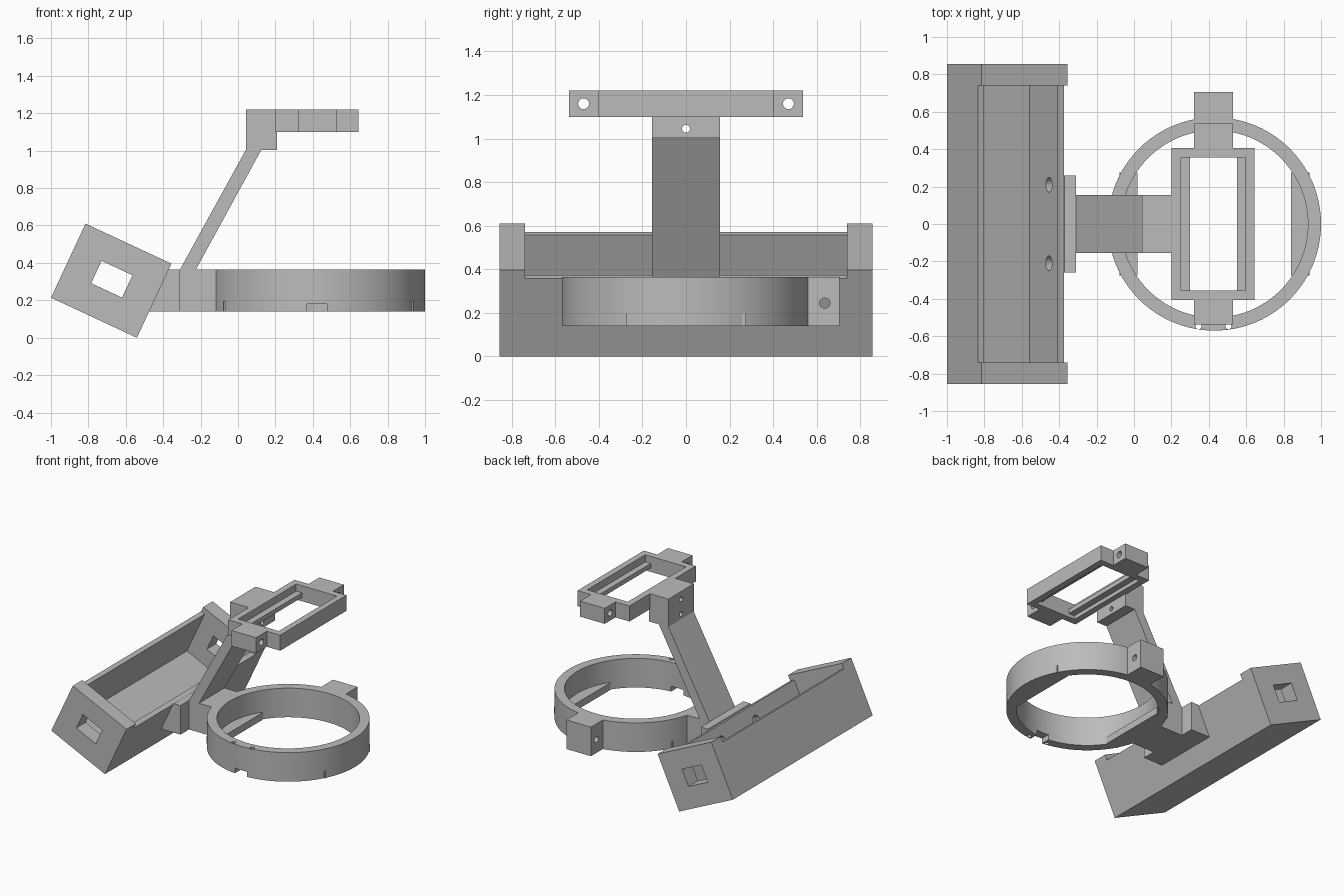
import bpy, bmesh
from math import radians, sin, cos, pi
from mathutils import Matrix, Vector

cube = bpy.data.objects.get("Cube")
if cube:
    bpy.data.objects.remove(cube, do_unlink=True)

GREY = (0.5, 0.5, 0.5, 1)
mat = bpy.data.materials.new("plain grey")
mat.use_nodes = True
mat.diffuse_color = GREY
mat.node_tree.nodes["Principled BSDF"].inputs["Base Color"].default_value = GREY


def finish(name, bm):
    bmesh.ops.recalc_face_normals(bm, faces=bm.faces)
    mesh = bpy.data.meshes.new(name)
    bm.to_mesh(mesh)
    bm.free()
    mesh.materials.append(mat)
    ob = bpy.data.objects.new(name, mesh)
    bpy.context.collection.objects.link(ob)
    return ob


def prism(name, pts, y0, y1):
    """Extrude an x-z outline from y0 to y1."""
    bm = bmesh.new()
    face = bm.faces.new([bm.verts.new((x, y0, z)) for x, z in pts])
    ext = bmesh.ops.extrude_face_region(bm, geom=[face])["geom"]
    moved = [g for g in ext if isinstance(g, bmesh.types.BMVert)]
    bmesh.ops.translate(bm, verts=moved, vec=(0, y1 - y0, 0))
    return finish(name, bm)


def box(name, x, y, z):
    return prism(name, [(x[0], z[0]), (x[1], z[0]), (x[1], z[1]), (x[0], z[1])], *y)


def rod(name, centre, axis, r, length, sides=24):
    bm = bmesh.new()
    turn = Vector((0, 0, 1)).rotation_difference(Vector(axis)).to_matrix().to_4x4()
    bmesh.ops.create_cone(bm, cap_ends=True, segments=sides, radius1=r, radius2=r,
                          depth=length, matrix=Matrix.Translation(centre) @ turn)
    return finish(name, bm)


def cut(ob, *cutters):
    """Subtract the cutters, bake the result and remove them."""
    for c in cutters:
        c.hide_render = True
        mod = ob.modifiers.new("cut", "BOOLEAN")
        mod.operation, mod.solver, mod.object = "DIFFERENCE", "EXACT", c
    bpy.context.view_layer.update()
    graph = bpy.context.evaluated_depsgraph_get()
    mesh = bpy.data.meshes.new_from_object(ob.evaluated_get(graph))
    ob.modifiers.clear()
    ob.data = mesh
    for c in cutters:
        bpy.data.objects.remove(c, do_unlink=True)


def smooth(ob):
    for p in ob.data.polygons:
        p.use_smooth = True
    ob.data.set_sharp_from_angle(angle=radians(30))


# Tilted tray: local u runs across it, v runs up its walls
TILT = radians(25)
W, H, RIM, END, HALF = 0.507, 0.437, 0.395, 0.74, 0.855


def tray(u, v):
    return (-1 + u * cos(TILT) + v * sin(TILT), 0.214 - u * sin(TILT) + v * cos(TILT))


def tray_prism(name, uv, y0, y1):
    return prism(name, [tray(u, v) for u, v in uv], y0, y1)


trough = tray_prism("tray_trough", [(0, 0), (W, 0), (W, RIM), (0.469, RIM), (0.469, 0.036),
                                    (0.033, 0.036), (0.033, RIM), (0, RIM)], -END, END)
hx, hz = tray(W, 0.284)
cut(trough, *[rod("screw_cutter", (hx, y, hz), (cos(TILT), 0, -sin(TILT)), 0.04, 0.15)
              for y in (-0.21, 0.21)])
smooth(trough)

for side, s in (("left", 1), ("right", -1)):
    y0, y1 = sorted((s * END, s * HALF))
    end = tray_prism("tray_end_" + side, [(0, 0), (W, 0), (W, H), (0, H)], y0, y1)
    cut(end, tray_prism("window_cutter", [(0.162, 0.161), (0.344, 0.161),
                                          (0.344, 0.293), (0.162, 0.293)], y0 - 0.1, y1 + 0.1))

# Bracket between tray and ring
LOW, TOP, ARM = 0.14, 0.365, 0.155
prism("mount_plate", [tray(W, 0.155), (-0.31, LOW), (-0.31, TOP), tray(W, 0.402)], -0.26, 0.26)
box("ring_neck", (-0.31, -0.10), (-ARM, ARM), (LOW, TOP))

# Ring with stop ledges, front notch and rear clamp tab
CX, R_OUT, R_IN = 0.43, 0.57, 0.50
MID = (LOW + TOP) / 2
ring = rod("ring", (CX, 0, MID), (0, 0, 1), R_OUT, TOP - LOW, 96)
cut(ring, rod("bore_cutter", (CX, 0, MID), (0, 0, 1), R_IN, 1, 96),
    box("notch_cutter", (0.37, 0.475), (-0.7, -0.4), (0.05, 0.18)),
    *[rod("pin_cutter", (x, -0.547, MID), (0, 0, 1), 0.016, 1, 16) for x in (0.345, 0.505)])
smooth(ring)
for side, s in (("left", 1), ("right", -1)):
    box("ring_ledge_" + side, sorted((CX + s * 0.41, CX + s * 0.508)), (-0.275, 0.275), (LOW, 0.195))

TAB_X = (0.32, 0.53)
ring_tab = box("ring_tab", TAB_X, (0.53, 0.705), (LOW, TOP))
cut(ring_tab, rod("tab_cutter", (CX, 0.637, 0.245), (1, 0, 0), 0.024, 1))
smooth(ring_tab)

# Slanted arm and its head block
prism("arm", [(-0.31, TOP), (-0.225, TOP), (0.125, 1.005), (0.042, 1.005)], -ARM, ARM)
HEAD_LOW, HEAD_TOP = 1.10, 1.22
head = prism("arm_head", [(0.042, 1.003), (0.208, 1.003), (0.208, HEAD_LOW), (0.2, HEAD_LOW),
                          (0.2, HEAD_TOP), (0.042, HEAD_TOP)], -ARM, ARM)
cut(head, *[rod("head_cutter", (0.12, 0, z), (1, 0, 0), 0.018, 0.5) for z in (1.045, 1.16)])
smooth(head)

# Rectangular holder frame with inner rails and end tabs
frame = box("holder_frame", (0.2, 0.645), (-0.405, 0.405), (HEAD_LOW, HEAD_TOP))
cut(frame, box("opening_cutter", (0.25, 0.597), (-0.355, 0.355), (1, 1.4)))
for side, x in (("left", (0.55, 0.60)), ("right", (0.247, 0.30))):
    box("holder_rail_" + side, x, (-0.357, 0.357), (1.13, 1.165))
for end, s in (("back", 1), ("front", -1)):
    tab = box("holder_tab_" + end, TAB_X, sorted((s * 0.405, s * 0.537)), (HEAD_LOW, HEAD_TOP))
    cut(tab, rod("tab_cutter", (CX, s * 0.47, 1.16), (1, 0, 0), 0.025, 1))
    smooth(tab)
